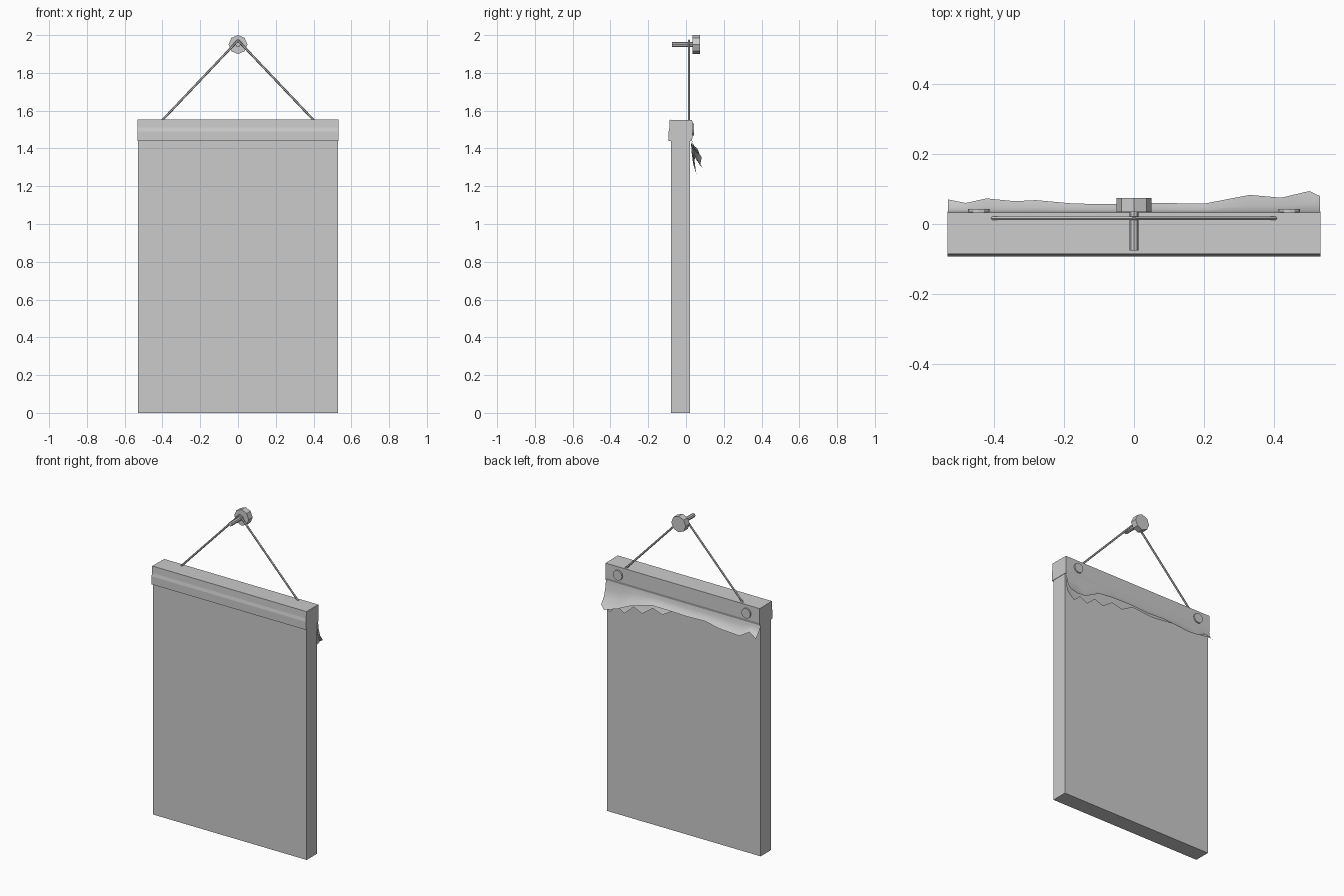
import bpy, math
from mathutils import Vector

if "Cube" in bpy.data.objects:
    bpy.data.objects.remove(bpy.data.objects["Cube"])


def mesh_object(name, verts, faces):
    me = bpy.data.meshes.new(name)
    me.from_pydata(verts, [], faces)
    ob = bpy.data.objects.new(name, me)
    bpy.context.collection.objects.link(ob)
    return ob


def extrude_x(name, profile, hw):
    # closed y-z profile swept across the width
    n = len(profile)
    verts = [(x, y, z) for x in (-hw, hw) for y, z in profile]
    faces = [tuple(range(n))[::-1], tuple(range(n, 2 * n))]
    faces += [(i, (i + 1) % n, n + (i + 1) % n, n + i) for i in range(n)]
    return mesh_object(name, verts, faces)


def rod(name, a, b, radius, sides):
    a, b = Vector(a), Vector(b)
    d = b - a
    bpy.ops.mesh.primitive_cylinder_add(vertices=sides, radius=radius, depth=d.length,
                                        location=(a + b) / 2)
    ob = bpy.context.object
    ob.name = name
    ob.rotation_mode = 'QUATERNION'
    ob.rotation_quaternion = d.to_track_quat('Z', 'Y')
    return ob


def torn_sheet(name, edge, top_y):
    # strip hanging from the binding, curling out to a ragged lower edge (x, y, z)
    rows = [(0, 0), (0.12, 0.35), (0.4, 0.7), (1, 1)]
    verts = [(x, top_y + (y - top_y) * ky, 1.445 + (z - 1.445) * kz)
             for ky, kz in rows for x, y, z in edge]
    n = len(edge)
    faces = [(r * n + i, r * n + i + 1, (r + 1) * n + i + 1, (r + 1) * n + i)
             for r in range(len(rows) - 1) for i in range(n - 1)]
    ob = mesh_object(name, verts, faces)
    for p in ob.data.polygons:
        p.use_smooth = True
    return ob


# paper pad
extrude_x("page_pad", [(-.08, 0), (.021, 0), (.021, 1.545), (-.08, 1.545)], .53)

# folded binding strip over the top
extrude_x("binding_strip", [(-.092, 1.44), (.03, 1.44), (.035, 1.46), (.033, 1.55),
                            (-.086, 1.552), (-.088, 1.51), (-.092, 1.49)], .532)

# torn page remnants behind
torn_sheet("torn_page_outer", [
    (-.53, .07, 1.375), (-.48, .06, 1.40), (-.42, .073, 1.365), (-.34, .065, 1.365),
    (-.28, .068, 1.37), (-.17, .058, 1.385), (-.05, .057, 1.38), (.07, .06, 1.385),
    (.2, .058, 1.385), (.33, .083, 1.355), (.42, .075, 1.31), (.5, .094, 1.29),
    (.53, .08, 1.31)], .032)
torn_sheet("torn_page_inner", [
    (-.53, .045, 1.40), (-.4, .042, 1.385), (-.25, .045, 1.39), (-.1, .042, 1.375),
    (.05, .045, 1.385), (.13, .048, 1.34), (.2, .043, 1.36), (.27, .048, 1.31),
    (.33, .045, 1.335), (.39, .052, 1.28), (.44, .046, 1.31), (.49, .055, 1.265),
    (.53, .048, 1.31)], .026)

# rivets and hanging cord, one per side
for s, side in ((-1, "left"), (1, "right")):
    rod("rivet_" + side, (s * .443, .03, 1.5), (s * .443, .043, 1.5), .031, 12)
    rod("cord_" + side, (s * .41, .016, 1.54), (0, .016, 1.972), .006, 6)

# wall pin: shaft and eight-sided head
rod("pin_shaft", (0, -.075, 1.95), (0, .04, 1.95), .013, 8)
rod("pin_head", (0, .034, 1.95), (0, .074, 1.95), .05, 8)
